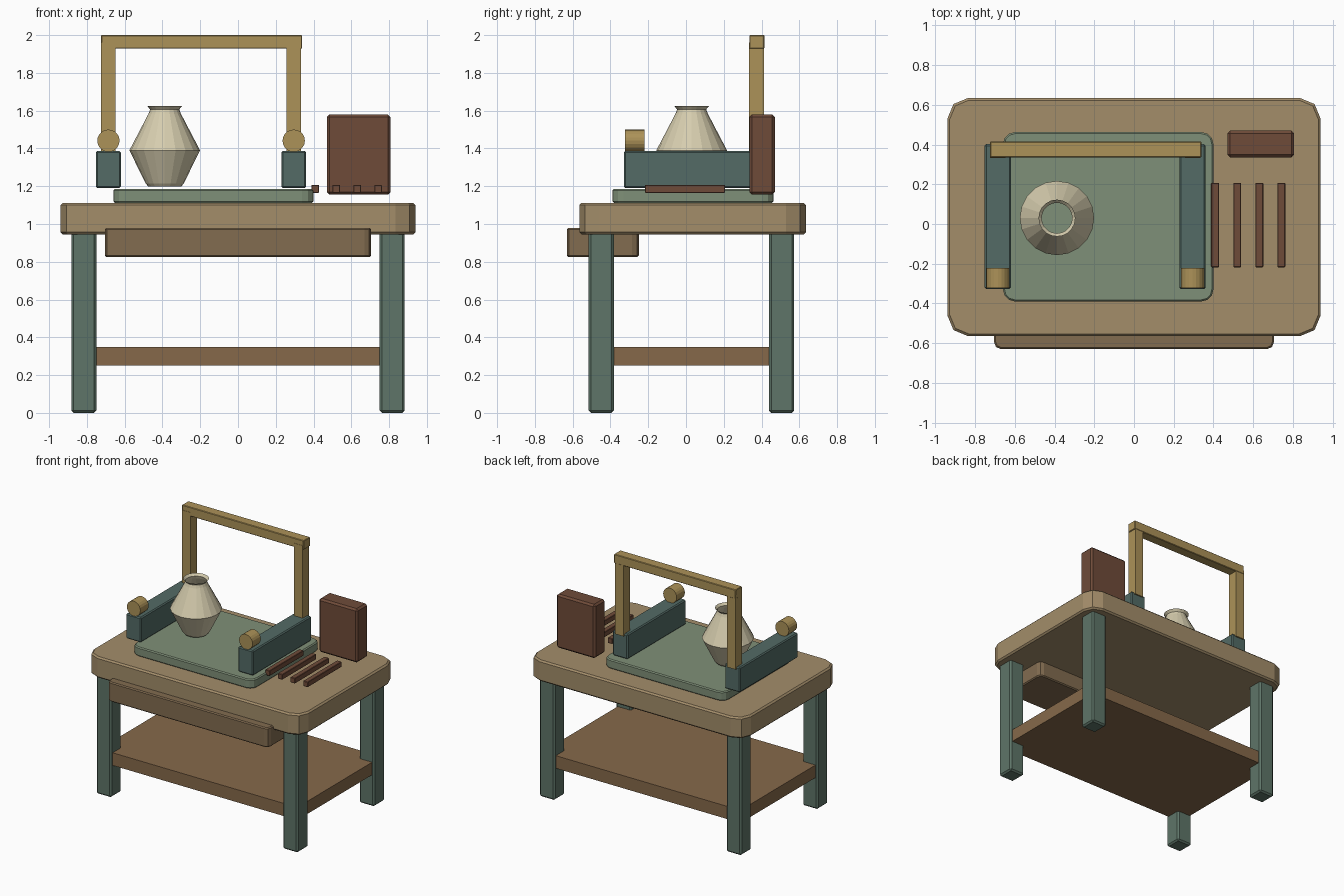
import bpy, bmesh, math
from mathutils import Matrix, Vector

if "Cube" in bpy.data.objects:
    bpy.data.objects.remove(bpy.data.objects["Cube"])


def material(name, hex_code):
    def lin(c):
        return c / 12.92 if c <= 0.04045 else ((c + 0.055) / 1.055) ** 2.4
    rgb = [lin(int(hex_code[i:i + 2], 16) / 255) for i in (0, 2, 4)]
    m = bpy.data.materials.new(name)
    m.diffuse_color = (*rgb, 1)
    m.use_nodes = True
    m.node_tree.nodes["Principled BSDF"].inputs["Base Color"].default_value = m.diffuse_color
    return m


TAN = material("pale_wood", "A38D6A")
DRAWER = material("drawer_wood", "826C50")
SHELF = material("shelf_wood", "86694A")
TEAL = material("teal_paint", "5E7568")
RAIL = material("dark_teal", "536B66")
SAGE = material("sage", "7F9078")
BRASS = material("brass", "AC9258")
BROWN = material("dark_brown", "6F4B39")
CLAY = material("cream_clay", "D6CDAE")


def finish(name, bm, mat):
    bmesh.ops.recalc_face_normals(bm, faces=bm.faces)
    me = bpy.data.meshes.new(name)
    bm.to_mesh(me)
    bm.free()
    me.materials.append(mat)
    ob = bpy.data.objects.new(name, me)
    bpy.context.collection.objects.link(ob)
    return ob


def block(name, x, y, z, mat, edge=0.0, corner=0.0, segments=2):
    """Box from ranges, with rounded plan corners and a small edge bevel."""
    bm = bmesh.new()
    size = Vector((x[1] - x[0], y[1] - y[0], z[1] - z[0]))
    mid = Vector((x[0] + x[1], y[0] + y[1], z[0] + z[1])) / 2
    bmesh.ops.create_cube(bm, size=1, matrix=Matrix.Translation(mid) @ Matrix.Diagonal((*size, 1)))
    if corner:
        upright = [e for e in bm.edges if abs(e.verts[0].co.z - e.verts[1].co.z) > 1e-4]
        bmesh.ops.bevel(bm, geom=upright, offset=corner, segments=segments,
                        profile=0.5, affect='EDGES')
    ob = finish(name, bm, mat)
    if edge:
        b = ob.modifiers.new("edge", 'BEVEL')
        b.width = edge
        b.segments = 1
        b.limit_method = 'ANGLE'
        b.angle_limit = math.radians(50)
    return ob


# Table
block("table_top", (-0.94, 0.94), (-0.565, 0.635), (0.945, 1.112), TAN, 0.012, 0.105)
for sx, side in ((-1, "left"), (1, "right")):
    for y0, end in ((-0.515, "front"), (0.44, "back")):
        xs = sorted((sx * 0.75, sx * 0.882))
        block(f"{end}_{side}_leg", xs, (y0, y0 + 0.133), (0, 0.96), TEAL, 0.012)
block("lower_shelf", (-0.865, 0.865), (-0.495, 0.555), (0.25, 0.35), SHELF)
block("drawer", (-0.705, 0.705), (-0.63, -0.25), (0.825, 0.98), DRAWER, 0.008, 0.035)

# Work mat and side rails with knobs and arch posts
block("work_mat", (-0.66, 0.40), (-0.39, 0.463), (1.112, 1.185), SAGE, 0.008, 0.06, 3)
for cx, side in ((-0.686, "left"), (0.295, "right")):
    block(f"{side}_rail", (cx - 0.066, cx + 0.066), (-0.328, 0.402), (1.19, 1.387), RAIL, 0.008)
    block(f"{side}_arch_post", (cx - 0.038, cx + 0.038), (0.333, 0.413), (1.37, 1.96), BRASS)
    bm = bmesh.new()
    bmesh.ops.create_cone(bm, cap_ends=True, segments=20, radius1=0.059, radius2=0.059, depth=0.103,
                          matrix=Matrix.Translation((cx, -0.272, 1.441)) @ Matrix.Rotation(math.pi / 2, 4, 'X'))
    finish(f"{side}_knob", bm, BRASS)
block("arch_crossbar", (-0.725, 0.34), (0.335, 0.415), (1.928, 2.0), BRASS, 0.004)

# Upright box and slats
block("upright_box", (0.47, 0.807), (0.335, 0.47), (1.155, 1.58), BROWN, 0.014)
for i in range(4):
    x = 0.409 + 0.111 * i
    block(f"slat_{i + 1}", (x - 0.02, x + 0.02), (-0.218, 0.207), (1.165, 1.207), BROWN, 0.003)

# Vase: open faceted shell
profile = [(0.087, 1.198), (0.101, 1.215), (0.187, 1.39), (0.085, 1.585), (0.077, 1.607), (0.093, 1.625)]
bm = bmesh.new()
N = 20
rings = [[bm.verts.new((-0.388 + r * math.cos(2 * math.pi * k / N),
                        0.03 + r * math.sin(2 * math.pi * k / N), z)) for k in range(N)]
         for r, z in profile]
for a, b in zip(rings, rings[1:]):
    for k in range(N):
        j = (k + 1) % N
        bm.faces.new((a[k], a[j], b[j], b[k]))
finish("vase", bm, CLAY)
